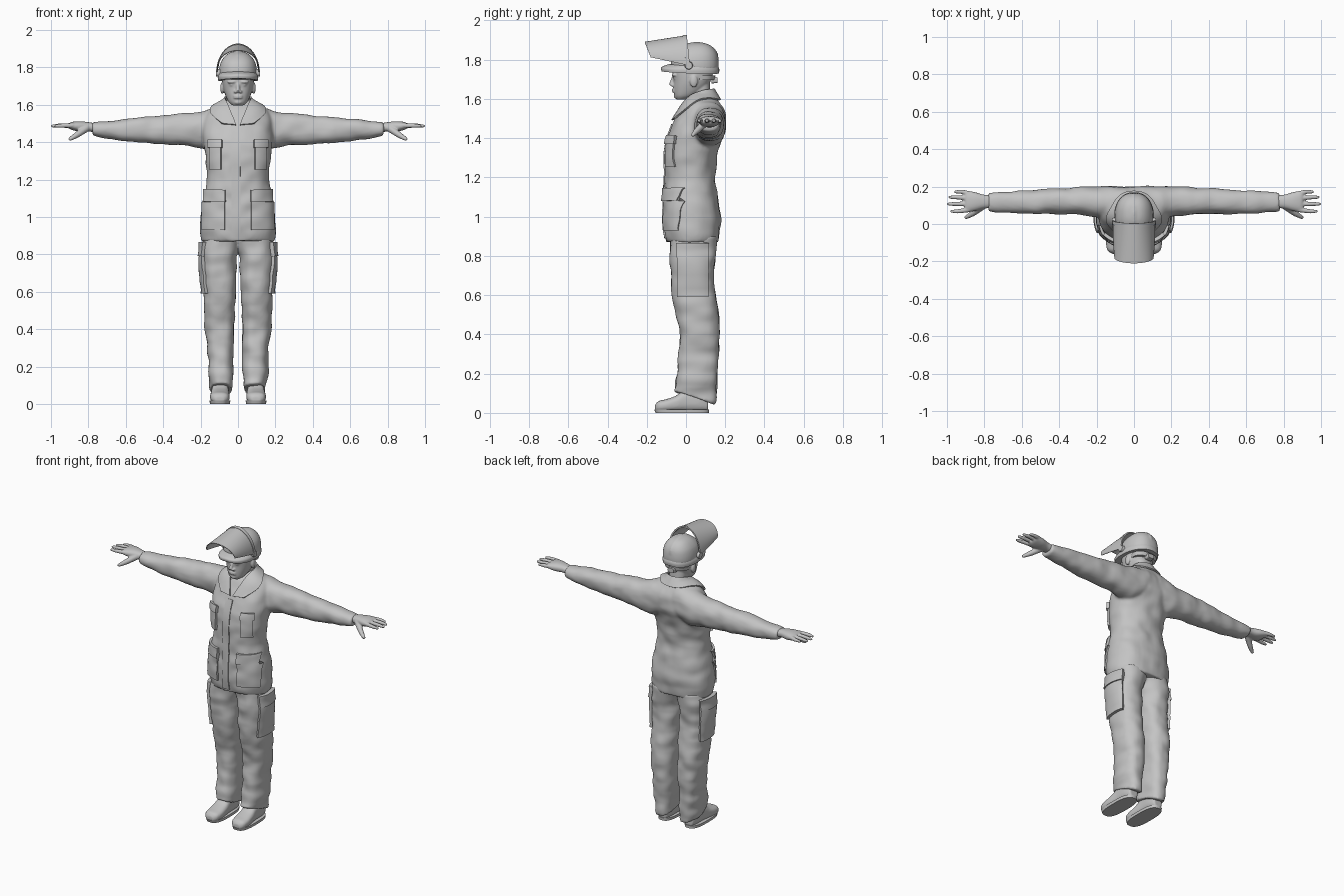
import bpy, bmesh, math
from mathutils import Vector, Matrix, noise
from mathutils.bvhtree import BVHTree

if "Cube" in bpy.data.objects:
    bpy.data.objects.remove(bpy.data.objects["Cube"], do_unlink=True)

GREY = (.55, .55, .55, 1)
grey = bpy.data.materials.new("plain grey")
grey.use_nodes = True
grey.diffuse_color = GREY
grey.node_tree.nodes["Principled BSDF"].inputs["Base Color"].default_value = GREY


def spline(points, steps=4):
    """Smooth rows of numbers through the given rows."""
    rows, last = [], len(points) - 1
    for i in range(last):
        quad = [points[max(0, min(last, i + k))] for k in (-1, 0, 1, 2)]
        for s in range(steps):
            t = s / steps
            rows.append([b + .5 * t * (c - a + t * (2*a - 5*b + 4*c - d + t * (3*(b - c) + d - a)))
                         for a, b, c, d in zip(*quad)])
    return rows + [list(points[last])]


def loft(bm, axis, rings, power=2.3, sides=40):
    """Closed tube; each ring is position, low and high of the two other axes."""
    others = [k for k in range(3) if k != axis]
    loops = []
    for pos, lo_a, hi_a, lo_b, hi_b in spline(rings):
        loop = []
        for i in range(sides):
            turn = math.tau * i / sides
            co = [pos] * 3
            for k, lo, hi, f in ((others[0], lo_a, hi_a, math.cos(turn)), (others[1], lo_b, hi_b, math.sin(turn))):
                co[k] = (lo + hi) / 2 + (hi - lo) / 2 * math.copysign(abs(f) ** (2 / power), f)
            loop.append(bm.verts.new(co))
        loops.append(loop)
    faces = [bm.faces.new(loops[0]), bm.faces.new(loops[-1])]
    for a, b in zip(loops, loops[1:]):
        faces += [bm.faces.new((a[i - 1], a[i], b[i], b[i - 1])) for i in range(sides)]
    bmesh.ops.recalc_face_normals(bm, faces=faces)


def upright(rows):
    """Rings symmetric in x, from height, half width, front and back."""
    return [(z, -w, w, f, b) for z, w, f, b in rows]


def ball(bm, centre, size):
    bmesh.ops.create_uvsphere(bm, u_segments=24, v_segments=14, radius=1,
                              matrix=Matrix.Translation(centre) @ Matrix.Diagonal((*size, 1)))


def finger(bm, points):
    """Chain of overlapping balls; each point is x, y, z and radius."""
    for x, y, z, r in spline(points, 8):
        ball(bm, (x, y, z), (r, r, r))


def twin(bm):
    """Add the mirror image across x."""
    copy = bmesh.ops.duplicate(bm, geom=bm.verts[:] + bm.edges[:] + bm.faces[:])["geom"]
    for v in (g for g in copy if isinstance(g, bmesh.types.BMVert)):
        v.co.x *= -1
    bmesh.ops.reverse_faces(bm, faces=[g for g in copy if isinstance(g, bmesh.types.BMFace)])


def finish(name, bm, voxel=0, thick=0, wrinkle=0, angle=45):
    """Make the object, apply its modifiers, add cloth folds and shade it."""
    mesh = bpy.data.meshes.new(name)
    bm.to_mesh(mesh)
    bm.free()
    obj = bpy.data.objects.new(name, mesh)
    bpy.context.collection.objects.link(obj)
    if voxel:
        fuse = obj.modifiers.new("fuse", 'REMESH')
        fuse.mode, fuse.voxel_size = 'VOXEL', voxel
        soften = obj.modifiers.new("soften", 'SMOOTH')
        soften.factor, soften.iterations = .5, 4
    if thick:
        shell = obj.modifiers.new("thickness", 'SOLIDIFY')
        shell.thickness, shell.offset = thick, 0
    graph = bpy.context.evaluated_depsgraph_get()
    obj.data = bpy.data.meshes.new_from_object(obj.evaluated_get(graph))
    obj.modifiers.clear()
    bpy.data.meshes.remove(mesh)
    obj.data.name = name
    if wrinkle:
        folds = [v.normal * wrinkle * noise.noise(Vector((v.co.x * 13, v.co.y * 9, v.co.z * 15)))
                 for v in obj.data.vertices]
        for v, fold in zip(obj.data.vertices, folds):
            v.co += fold
    obj.data.materials.clear()
    obj.data.materials.append(grey)
    bpy.ops.object.select_all(action='DESELECT')
    obj.select_set(True)
    bpy.context.view_layer.objects.active = obj
    bpy.ops.object.shade_smooth_by_angle(angle=math.radians(angle))
    return obj


def sheet(bm, rows):
    grid = [[bm.verts.new(p) for p in row] for row in rows]
    for a, b in zip(grid, grid[1:]):
        for i in range(len(a) - 1):
            bm.faces.new((a[i], a[i + 1], b[i + 1], b[i]))
    bmesh.ops.recalc_face_normals(bm, faces=bm.faces[:])


def tree_of(obj):
    return BVHTree.FromPolygons([v.co for v in obj.data.vertices], [p.vertices for p in obj.data.polygons])


def patch(name, tree, span, heights, thick, side=False, both=True):
    """Cloth plate laid on a garment from the front, or from the side."""
    aim = Vector((-1, 0, 0)) if side else Vector((0, 1, 0))
    rows, n = [], 12
    for j in range(n + 1):
        z = heights[0] + (heights[1] - heights[0]) * j / n
        row = []
        for i in range(n + 1):
            s = span[0] + (span[1] - span[0]) * i / n
            start = Vector((1, s, z)) if side else Vector((s, -1, z))
            hit = tree.ray_cast(start, aim)[0] or tree.find_nearest(start + aim * .9)[0]
            row.append(hit - aim * thick * .3)
        rows.append(row)
    bm = bmesh.new()
    sheet(bm, rows)
    if both:
        twin(bm)
    return finish(name, bm, thick=thick)


# Jacket: sleeves and body fused into one cloth
bm = bmesh.new()
loft(bm, 0, [(.04, .02, .2, 1.4, 1.6), (.13, .03, .203, 1.36, 1.585), (.2, .04, .2, 1.37, 1.562),
             (.3, .05, .197, 1.383, 1.553), (.4, .053, .19, 1.388, 1.543), (.6, .055, .178, 1.405, 1.525),
             (.7, .062, .172, 1.42, 1.512), (.78, .068, .166, 1.433, 1.503)])
twin(bm)
loft(bm, 2, upright([(.87, .193, -.1, .165), (.93, .203, -.112, .172), (1, .2, -.115, .176), (1.1, .187, -.112, .165),
                     (1.2, .166, -.107, .148), (1.3, .173, -.108, .158), (1.38, .183, -.102, .178),
                     (1.45, .19, -.078, .2), (1.52, .18, -.045, .197), (1.57, .15, -.015, .178),
                     (1.605, .095, .015, .155), (1.625, .06, .03, .14)]))
jacket = finish("jacket", bm, voxel=.009, wrinkle=.007, angle=60)
cloth = tree_of(jacket)

# Trousers: two legs meeting at the hips, hem lower at the heel
bm = bmesh.new()
loft(bm, 2, [(.075, .03, .148, -.065, .15), (.12, .028, .152, -.06, .155), (.2, .025, .16, -.045, .162),
             (.3, .024, .165, -.036, .166), (.4, .02, .174, -.032, .17), (.5, .017, .18, -.05, .165),
             (.6, .013, .184, -.07, .15), (.7, .01, .188, -.077, .141), (.8, .006, .19, -.082, .15),
             (.9, -.03, .183, -.08, .155)], power=2.5)
for v in bm.verts:
    if v.co.z < .12:
        v.co.z -= (v.co.y - .05) * .3 * (.12 - v.co.z) / .045
twin(bm)
trousers = finish("trousers", bm, voxel=.008, wrinkle=.009, angle=60)
legs = tree_of(trousers)

# Pockets, flaps and front closing
patch("hip_pockets", cloth, (.07, .188), (.93, 1.09), .014)
patch("hip_pocket_flaps", cloth, (.068, .176), (1.08, 1.145), .024)
patch("chest_pockets", cloth, (.09, .148), (1.255, 1.39), .016)
patch("chest_pocket_flaps", cloth, (.085, .155), (1.37, 1.412), .026)
patch("front_closing", cloth, (-.035, .012), (.89, 1.47), .008, both=False)
patch("leg_pockets", legs, (-.04, .11), (.59, .865), .022, side=True)
patch("leg_pocket_flaps", legs, (-.042, .112), (.79, .866), .03, side=True)

# Collar: folded band ending in two points
inner = spline([(0, .142, 1.65), (.045, .125, 1.648), (.068, .075, 1.638), (.055, .015, 1.6), (.01, -.055, 1.485)], 5)
outer = spline([(0, .175, 1.595), (.06, .16, 1.595), (.115, .09, 1.59), (.14, .015, 1.55), (.085, -.06, 1.5)], 5)
rows = []
for k in range(9):
    row = []
    for a, b in zip(inner, outer):
        p = Vector(a).lerp(Vector(b), k / 8)
        near, normal = cloth.find_nearest(p)[:2]
        if (p - near).dot(normal) < .009:
            p = near + normal * .009
        row.append(p)
    rows.append(row)
bm = bmesh.new()
sheet(bm, rows)
twin(bm)
bmesh.ops.remove_doubles(bm, verts=bm.verts[:], dist=.002)
bmesh.ops.recalc_face_normals(bm, faces=bm.faces[:])
finish("collar", bm, thick=.009)

# Head with neck, nose, brows, lips and ears
bm = bmesh.new()
for s in (-1, 1):
    ball(bm, (s * .084, .04, 1.69), (.011, .02, .032))
    ball(bm, (s * .032, -.058, 1.722), (.026, .016, .009))
    ball(bm, (s * .032, -.052, 1.706), (.014, .013, .008))
    ball(bm, (s * .012, -.069, 1.67), (.01, .01, .008))
finger(bm, [(0, -.062, 1.715, .008), (0, -.075, 1.677, .011)])
for z in (1.638, 1.648):
    ball(bm, (0, -.06, z), (.025, .012, .006))
ball(bm, (0, -.045, 1.614), (.024, .018, .014))
loft(bm, 2, upright([(1.597, .03, -.048, 0), (1.615, .05, -.058, .05), (1.65, .067, -.063, .1), (1.69, .079, -.064, .125),
                     (1.74, .085, -.069, .14), (1.8, .085, -.062, .142), (1.86, .055, -.02, .11)]))
loft(bm, 2, upright([(1.49, .055, -.03, .12), (1.56, .058, .008, .128), (1.62, .055, .022, .125), (1.7, .058, .02, .12)]))
finish("head", bm, voxel=.0045, angle=60)

# Hands
bm = bmesh.new()
loft(bm, 0, [(.75, .085, .155, 1.45, 1.498), (.8, .083, .156, 1.457, 1.507), (.85, .07, .17, 1.457, 1.512),
             (.89, .064, .176, 1.466, 1.508), (.905, .07, .17, 1.475, 1.5)])
for tip, y, spread in ((.975, .076, -.008), (.992, .107, 0), (.985, .138, .005), (.955, .163, .009)):
    finger(bm, [(.885, y, 1.489, .0135), (tip - .035, y + spread, 1.488, .0115), (tip, y + spread, 1.486, .008)])
finger(bm, [(.81, .095, 1.475, .02), (.86, .058, 1.44, .016), (.897, .036, 1.417, .01)])
twin(bm)
finish("hands", bm, voxel=.0045, angle=60)

# Shoes on flat soles
bm = bmesh.new()
loft(bm, 1, [(-.158, .075, .12, .008, .04), (-.14, .053, .142, .006, .06), (-.1, .044, .15, .006, .07),
             (-.05, .046, .146, .006, .088), (0, .05, .14, .006, .12), (.07, .052, .138, .006, .12),
             (.113, .065, .125, .008, .08)], power=2.6)
twin(bm)
finish("shoes", bm, voxel=.006, angle=60)
bm = bmesh.new()
loft(bm, 2, [(0, .043, .15, -.155, .117), (.018, .041, .152, -.162, .118)], power=2.8)
twin(bm)
finish("soles", bm)

# Helmet: dome, peak, top ridge and rear fitting
bm = bmesh.new()
loft(bm, 2, upright([(1.752, .102, -.075, .166), (1.79, .101, -.076, .166), (1.83, .091, -.062, .158),
                     (1.862, .068, -.028, .136), (1.88, .04, .01, .105), (1.886, .008, .045, .065)]))
ball(bm, (0, .055, 1.81), (.034, .112, .081))
finish("helmet_dome", bm, voxel=.006, angle=60)
bm = bmesh.new()
loft(bm, 2, upright([(1.737, .107, -.125, .168), (1.757, .108, -.125, .17), (1.775, .1, -.085, .164)]))
for v in bm.verts:
    v.co.z -= v.co.y * .04 + abs(v.co.x) * .06
finish("helmet_peak", bm)
bm = bmesh.new()
loft(bm, 2, upright([(1.695, .078, .03, .145), (1.72, .084, .03, .15)]))
loft(bm, 1, [(.13, -.025, .025, 1.678, 1.712), (.16, -.022, .022, 1.682, 1.71)], power=4)
finish("helmet_rear_band", bm)

# Raised face shield with its frame and pivots


def shield(name, start, end, thick):
    rows = []
    for j in range(9):
        t = start + (end - start) * j / 8
        row = []
        for i in range(33):
            turn = math.pi * i / 32
            rise = math.sin(turn)
            y = .016 - .016 * rise - t * (.196 + .014 * rise)
            row.append((.112 * (1 - .08 * t * t) * math.cos(turn), y, 1.77 + .042 * t + (.152 - .075 * t) * rise))
        rows.append(row)
    bm = bmesh.new()
    sheet(bm, rows)
    return finish(name, bm, thick=thick)


shield("face_shield", 0, 1, .004)
shield("shield_frame", -.02, .08, .009)
bm = bmesh.new()
bmesh.ops.create_cone(bm, cap_ends=True, segments=24, radius1=.022, radius2=.018, depth=.022,
                      matrix=Matrix.Translation((.107, .014, 1.77)) @ Matrix.Rotation(math.pi / 2, 4, 'Y'))
twin(bm)
finish("shield_pivots", bm)
